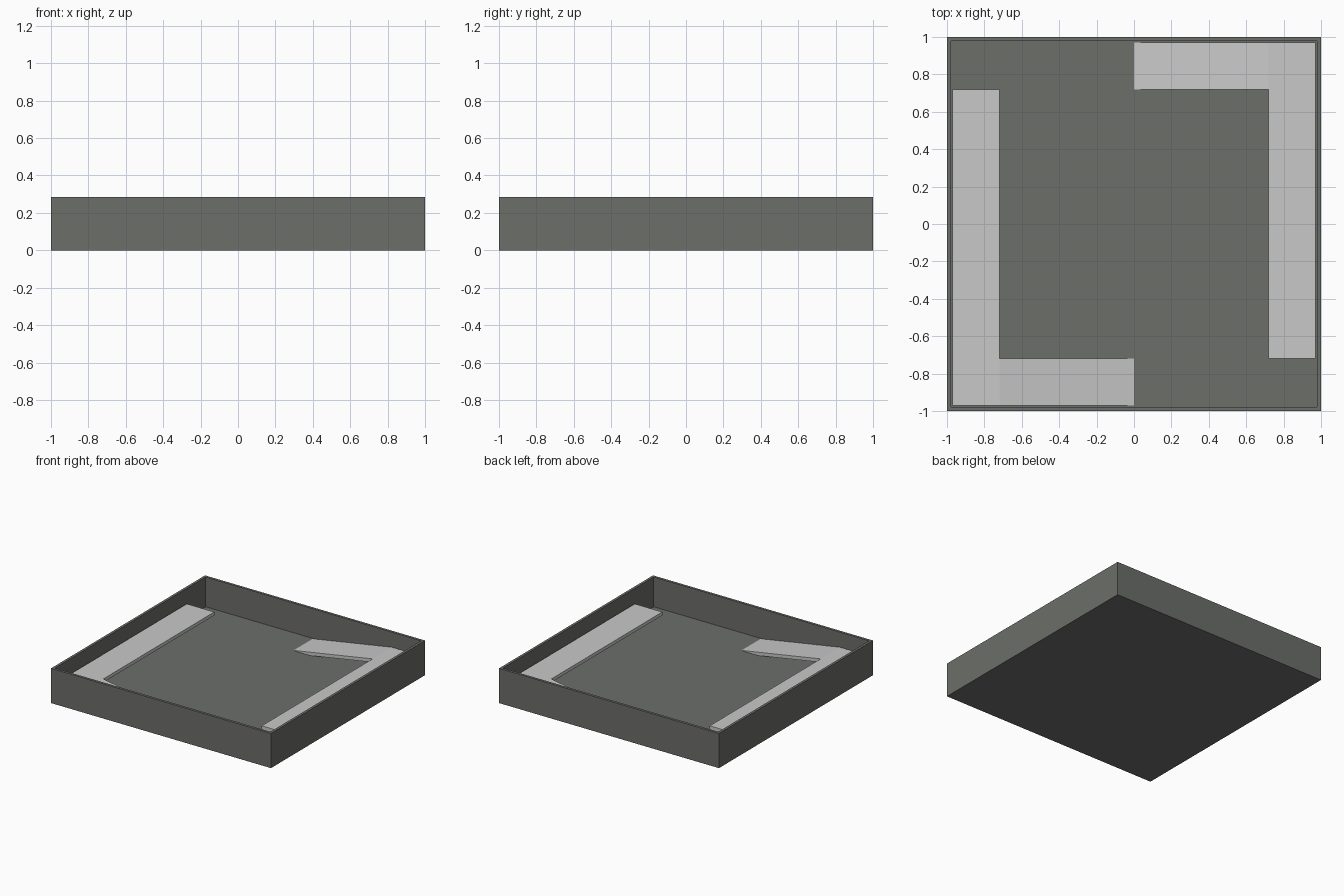
import bpy, bmesh, math
from mathutils import Matrix

if "Cube" in bpy.data.objects:
    bpy.data.objects.remove(bpy.data.objects["Cube"])


def material(name, hex_colour):
    m = bpy.data.materials.new(name)
    lin = [((int(hex_colour[i:i + 2], 16) / 255 + 0.055) / 1.055) ** 2.4 for i in (0, 2, 4)]
    m.diffuse_color = (*lin, 1)
    m.use_nodes = True
    m.node_tree.nodes["Principled BSDF"].inputs["Base Color"].default_value = m.diffuse_color
    return m


dark = material("dark grey", "6C6E6A")
light = material("light grey", "C9C9C9")

HEIGHT, FLOOR, INNER = 0.285, 0.041, 0.97
EDGE, DECK, THICK = 0.72, 0.166, 0.028


def finish(name, bm, mat):
    bmesh.ops.recalc_face_normals(bm, faces=bm.faces)
    mesh = bpy.data.meshes.new(name)
    bm.to_mesh(mesh)
    bm.free()
    mesh.materials.append(mat)
    obj = bpy.data.objects.new(name, mesh)
    bpy.context.collection.objects.link(obj)
    return obj


# Square tray: a block whose top is inset and pushed down to the floor
bm = bmesh.new()
bmesh.ops.create_cube(bm, size=1, matrix=Matrix.Translation((0, 0, HEIGHT / 2))
                      @ Matrix.Diagonal((2, 2, HEIGHT, 1)))
top = max(bm.faces, key=lambda f: f.calc_center_median().z)
bmesh.ops.inset_region(bm, faces=[top], thickness=1 - INNER)
well = bmesh.ops.extrude_face_region(bm, geom=[top])
bmesh.ops.translate(bm, verts=[v for v in well["geom"] if isinstance(v, bmesh.types.BMVert)],
                    vec=(0, 0, FLOOR - HEIGHT))
bmesh.ops.delete(bm, geom=[top], context="FACES")
finish("tray", bm, dark)


def slab(name, profile, y0, y1, turn):
    """Extrude an x-z profile from y0 to y1, then turn about the centre."""
    bm = bmesh.new()
    face = bm.faces.new([bm.verts.new((x, y0, z)) for x, z in profile])
    side = bmesh.ops.extrude_face_region(bm, geom=[face])
    bmesh.ops.translate(bm, verts=[v for v in side["geom"] if isinstance(v, bmesh.types.BMVert)],
                        vec=(0, y1 - y0, 0))
    bmesh.ops.rotate(bm, verts=bm.verts, matrix=Matrix.Rotation(turn, 3, "Z"))
    finish(name, bm, light)


# Two L-shaped walkways, each a sloping ramp leading to a raised side deck
low = FLOOR + 0.002
for label, turn in (("back_right", 0), ("front_left", math.pi)):
    slab(label + "_ramp", [(0, low - THICK), (EDGE, DECK - THICK), (EDGE, DECK), (0, low)],
         EDGE, INNER, turn)
    slab(label + "_deck", [(EDGE, DECK - THICK), (INNER, DECK - THICK), (INNER, DECK), (EDGE, DECK)],
         -EDGE, INNER, turn)
